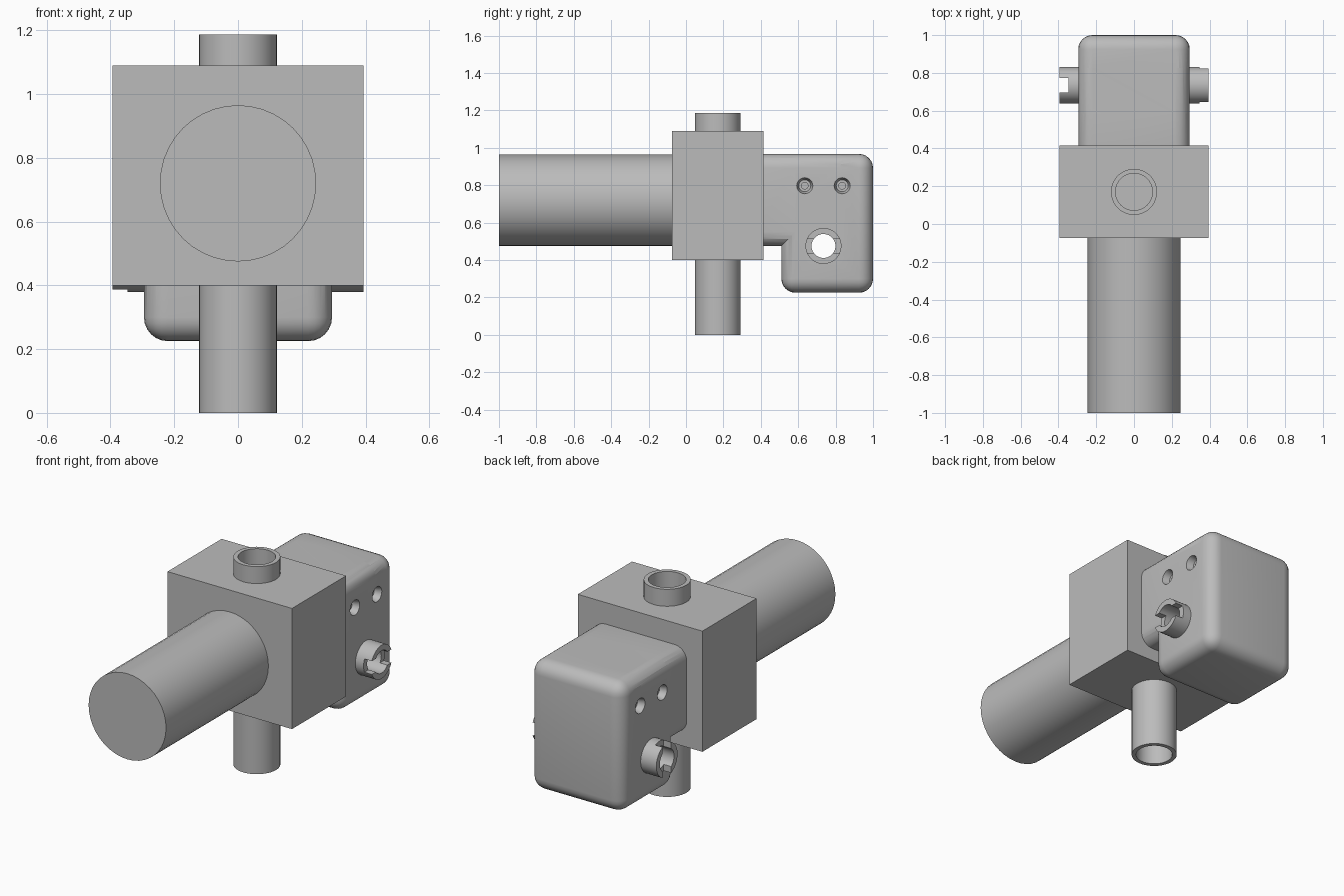
import bpy, math
from mathutils import Vector

if "Cube" in bpy.data.objects:
    bpy.data.objects.remove(bpy.data.objects["Cube"], do_unlink=True)

grey = bpy.data.materials.new("plain grey")
grey.use_nodes = True
COLOUR = (0.5, 0.5, 0.5, 1)
grey.diffuse_color = COLOUR
grey.node_tree.nodes["Principled BSDF"].inputs["Base Color"].default_value = COLOUR


def finish(name):
    ob = bpy.context.object
    ob.name = name
    ob.data.materials.append(grey)
    return ob


def box(name, lo, hi):
    lo, hi = Vector(lo), Vector(hi)
    bpy.ops.mesh.primitive_cube_add(size=1, location=(lo + hi) / 2)
    ob = finish(name)
    ob.scale = hi - lo
    bpy.ops.object.transform_apply(location=False, rotation=False)
    return ob


def rod(name, start, end, r1, r2=None, sides=40):
    start, end = Vector(start), Vector(end)
    axis = end - start
    bpy.ops.mesh.primitive_cone_add(
        vertices=sides, radius1=r1, radius2=r1 if r2 is None else r2,
        depth=axis.length, location=(start + end) / 2,
        rotation=axis.to_track_quat("Z", "Y").to_euler())
    return finish(name)


def apply(ob, mod):
    bpy.context.view_layer.objects.active = ob
    bpy.ops.object.modifier_apply(modifier=mod.name)


def boolean(ob, other, operation="DIFFERENCE"):
    mod = ob.modifiers.new("boolean", "BOOLEAN")
    mod.operation, mod.solver, mod.object = operation, "EXACT", other
    apply(ob, mod)
    bpy.data.objects.remove(other, do_unlink=True)


def bevel(ob, width):
    mod = ob.modifiers.new("bevel", "BEVEL")
    mod.width, mod.segments = width, 6
    apply(ob, mod)


def smooth(ob):
    bpy.ops.object.select_all(action="DESELECT")
    ob.select_set(True)
    bpy.context.view_layer.objects.active = ob
    bpy.ops.object.shade_smooth_by_angle(angle=math.radians(35))


# Central block and solid front barrel
box("central_block", (-0.394, -0.075, 0.4), (0.394, 0.415, 1.09))
smooth(rod("front_barrel", (0, -1, 0.72), (0, 0, 0.72), 0.245))

# Upright pipe ends with stepped bores
PIPE_Y = 0.17
for name, mouth, root, step, floor in (("top_pipe", 1.187, 1.08, 1.095, 1.092),
                                       ("bottom_pipe", 0, 0.41, 0.3, 0.39)):
    pipe = rod(name, (0, PIPE_Y, mouth), (0, PIPE_Y, root), 0.122)
    out = math.copysign(0.1, mouth - root)
    boolean(pipe, rod("cutter", (0, PIPE_Y, mouth + out), (0, PIPE_Y, step), 0.098))
    if name == "bottom_pipe":
        boolean(pipe, rod("cutter", (0, PIPE_Y, step - 0.1), (0, PIPE_Y, floor), 0.062))
    smooth(pipe)

# Rear housing: rounded body joined to a shallower rounded neck
housing = box("rear_housing", (-0.295, 0.51, 0.225), (0.295, 1, 0.967))
bevel(housing, 0.075)
neck = box("neck", (-0.295, 0.3, 0.475), (0.295, 0.9, 0.967))
bevel(neck, 0.075)
boolean(housing, neck, "UNION")

# Cross bore through the housing, and conical screw sockets on both sides
KNOB_Y, KNOB_Z, KNOB_R, BORE = 0.735, 0.475, 0.096, 0.064
boolean(housing, rod("cutter", (-1, KNOB_Y, KNOB_Z), (1, KNOB_Y, KNOB_Z), BORE))
for side in (-1, 1):
    for y in (0.635, 0.835):
        def at(x):
            return (side * x, y, 0.797)
        boolean(housing, rod("cutter", at(0.32), at(0.255), 0.05, 0.032, 24))
        boolean(housing, rod("cutter", at(0.27), at(0.2), 0.018, sides=16))
smooth(housing)

# Slotted collars: the left slot is level, the right slot is upright
for name, side in (("left_collar", 1), ("right_collar", -1)):
    collar = rod(name, (side * 0.26, KNOB_Y, KNOB_Z), (side * 0.394, KNOB_Y, KNOB_Z), KNOB_R)
    boolean(collar, rod("cutter", (-1, KNOB_Y, KNOB_Z), (1, KNOB_Y, KNOB_Z), BORE))
    dy, dz = (0.2, 0.038) if side > 0 else (0.038, 0.2)
    x1, x2 = sorted((side * 0.347, side * 0.5))
    boolean(collar, box("cutter", (x1, KNOB_Y - dy, KNOB_Z - dz),
                        (x2, KNOB_Y + dy, KNOB_Z + dz)))
    smooth(collar)
